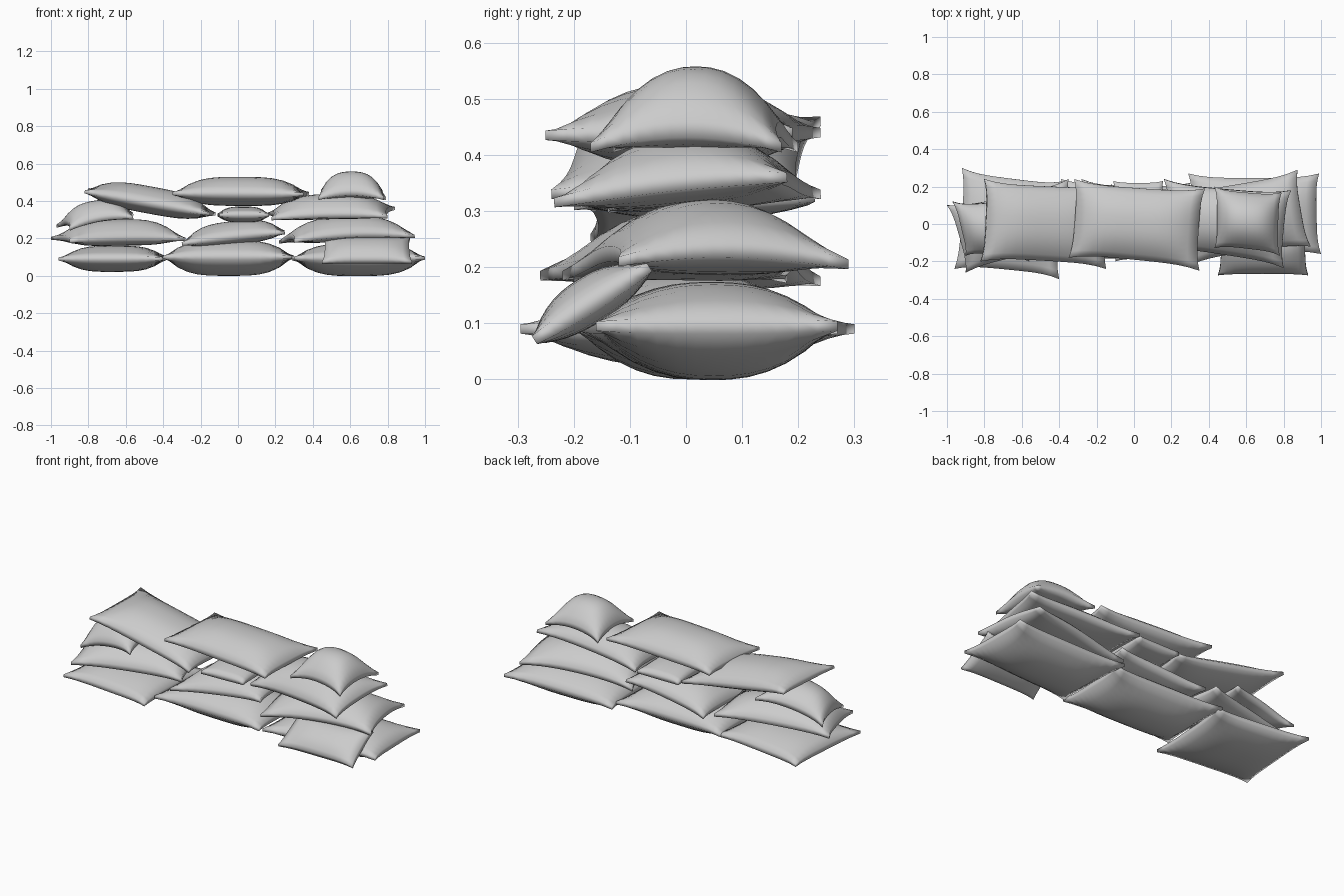
import bpy, bmesh
from mathutils import Vector

if "Cube" in bpy.data.objects:
    bpy.data.objects.remove(bpy.data.objects["Cube"])

N = 12  # grid cells per bag side


def bag(name, lf, rf, rb, lb, up, dn, arch=0.0, pinch=0.024, rim=0.014):
    """Stuffed bag from four seam corners: flared corners, thin rim, puffed faces."""
    lf, rf, rb, lb = map(Vector, (lf, rf, rb, lb))
    ax = ((rf - lf) + (rb - lb)).normalized()
    ay = ((lb - lf) + (rb - rf)).normalized()
    nrm = ax.cross(ay).normalized()
    bm = bmesh.new()
    layers = []
    for side, puff in ((1, up), (-1, dn)):
        grid = []
        for j in range(N + 1):
            row = []
            for i in range(N + 1):
                u, v = 2 * i / N - 1, 2 * j / N - 1
                s, t = (u + 1) / 2, (v + 1) / 2
                p = lf.lerp(rf, s).lerp(lb.lerp(rb, s), t)
                # sides drawn inward between the corners
                p -= ax * u * pinch * 0.8 * (1 - v ** 4)
                p -= ay * v * pinch * (1 - u ** 4)
                f = (1 - abs(u) ** 3.6) * (1 - abs(v) ** 2.4)
                edge = rim * (1 - 0.4 * abs(u * v) ** 3)
                h = edge + (puff - rim) * f
                p += nrm * (side * h + arch * (2 - u * u - v * v) / 2)
                row.append(bm.verts.new(p))
            grid.append(row)
        layers.append(grid)
        for j in range(N):
            for i in range(N):
                bm.faces.new((grid[j][i], grid[j][i + 1], grid[j + 1][i + 1], grid[j + 1][i]))
    # rim band joining top and bottom
    loop = [(0, i) for i in range(N)] + [(j, N) for j in range(N)]
    loop += [(N, i) for i in range(N, 0, -1)] + [(j, 0) for j in range(N, 0, -1)]
    a, b = layers
    for k, (j, i) in enumerate(loop):
        j2, i2 = loop[(k + 1) % len(loop)]
        bm.faces.new((a[j][i], a[j2][i2], b[j2][i2], b[j][i]))
    bmesh.ops.recalc_face_normals(bm, faces=bm.faces)
    for face in bm.faces:
        face.smooth = True
    me = bpy.data.meshes.new(name)
    bm.to_mesh(me)
    bm.free()
    ob = bpy.data.objects.new(name, me)
    bpy.context.collection.objects.link(ob)


# bottom course
bag("bottom_left_bag", (-.96, -.24, .09), (-.40, -.295, .09), (-.37, .23, .095), (-.92, .30, .09), .07, .07)
bag("bottom_middle_bag", (-.40, -.20, .10), (.29, -.22, .10), (.30, .22, .10), (-.39, .24, .10), .09, .10)
bag("bottom_right_bag", (.30, -.20, .095), (1.0, -.16, .095), (.99, .27, .095), (.29, .27, .09), .08, .095)
# bag leaning on the front
bag("leaning_front_bag", (.45, -.27, .07), (.93, -.27, .07), (.92, -.065, .20), (.46, -.065, .20), .05, .035, 0, .012)

# second course
bag("second_left_bag", (-.90, -.26, .185), (-.28, -.12, .195), (-.35, .24, .21), (-1.0, .10, .20), .085, .055, .02)
bag("second_middle_bag", (-.30, -.20, .17), (.25, -.15, .23), (.25, .20, .235), (-.28, .24, .175), .075, .05, .015)
bag("second_right_bag", (.30, -.22, .185), (.945, -.12, .21), (.875, .29, .205), (.22, .18, .18), .075, .06, .05)

# third course
bag("third_left_bag", (-.90, -.17, .25), (-.56, -.20, .31), (-.56, .16, .33), (-.97, .12, .265), .065, .045, .05)
bag("third_middle_bag", (-.10, -.20, .325), (.165, -.19, .325), (.155, .23, .325), (-.11, .23, .325), .045, .04, 0, .01)
bag("third_right_bag", (.18, -.14, .305), (.80, -.235, .315), (.84, .18, .36), (.16, .24, .33), .085, .045, .025)

# top course
bag("top_left_bag", (-.82, -.20, .45), (-.15, -.24, .33), (-.12, .21, .33), (-.80, .24, .46), .085, .06)
bag("top_middle_bag", (-.35, -.18, .44), (.35, -.25, .435), (.38, .19, .44), (-.32, .24, .44), .09, .065)
bag("top_right_bag", (.43, -.13, .413), (.78, -.17, .413), (.79, .17, .413), (.43, .20, .413), .08, .06, .065, .018)
